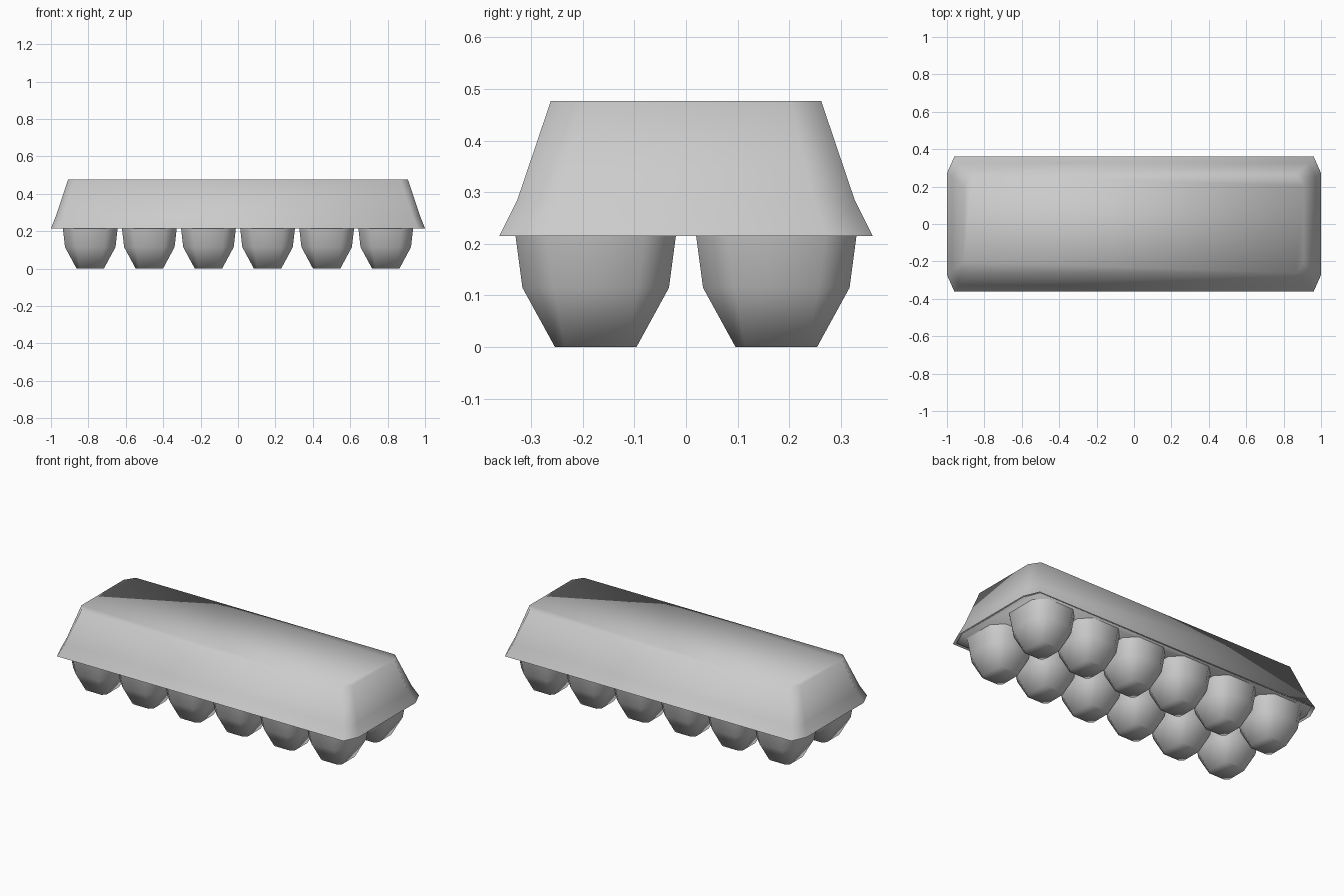
import bpy
import bmesh

cube = bpy.data.objects.get("Cube")
if cube:
    bpy.data.objects.remove(cube, do_unlink=True)

grey = bpy.data.materials.new("pulp_grey")
grey.use_nodes = True
colour = (0.6, 0.6, 0.6, 1)
grey.diffuse_color = colour
grey.node_tree.nodes["Principled BSDF"].inputs["Base Color"].default_value = colour


def ring(bm, hx, hy, cx, cy, z):
    """Rectangle with its four corners cut off, counter-clockwise."""
    ix, iy = hx - cx, hy - cy
    pts = [(hx, -iy), (hx, iy), (ix, hy), (-ix, hy),
           (-hx, iy), (-hx, -iy), (-ix, -hy), (ix, -hy)]
    return [bm.verts.new((x, y, z)) for x, y in pts]


def loft(name, sections, cap_bottom, cap_top, location=(0, 0, 0)):
    """Join stacked sections, listed from bottom to top."""
    bm = bmesh.new()
    rings = [ring(bm, *s) for s in sections]
    for low, high in zip(rings, rings[1:]):
        for i in range(8):
            j = (i + 1) % 8
            bm.faces.new((low[i], low[j], high[j], high[i]))
    if cap_bottom:
        bm.faces.new(rings[0][::-1])
    if cap_top:
        bm.faces.new(rings[-1])
    for face in bm.faces:
        face.smooth = True
    mesh = bpy.data.meshes.new(name)
    bm.to_mesh(mesh)
    bm.free()
    mesh.materials.append(grey)
    obj = bpy.data.objects.new(name, mesh)
    obj.location = location
    bpy.context.collection.objects.link(obj)
    return obj


# Lid: flared rim, sloping sides, flat top, open underneath
loft("lid", [
    (1.0, 0.362, 0.04, 0.09, 0.215),
    (0.972, 0.327, 0.04, 0.08, 0.285),
    (0.908, 0.262, 0.04, 0.06, 0.477),
], False, True)

# Tray: thin sheet just inside the lid rim
loft("tray", [
    (0.985, 0.347, 0.04, 0.09, 0.218),
    (0.985, 0.347, 0.04, 0.09, 0.224),
], True, True)

# Egg cups: two rows of six, narrowing to a flat foot
cup = [
    (0.073, 0.079, 0.02, 0.02, 0.0),
    (0.135, 0.142, 0.06, 0.06, 0.115),
    (0.147, 0.156, 0.06, 0.06, 0.22),
]
for row, y in (("front", -0.175), ("back", 0.175)):
    for i in range(6):
        loft(f"{row}_cup_{i + 1}", cup, True, False, ((i - 2.5) * 0.316, y, 0))
